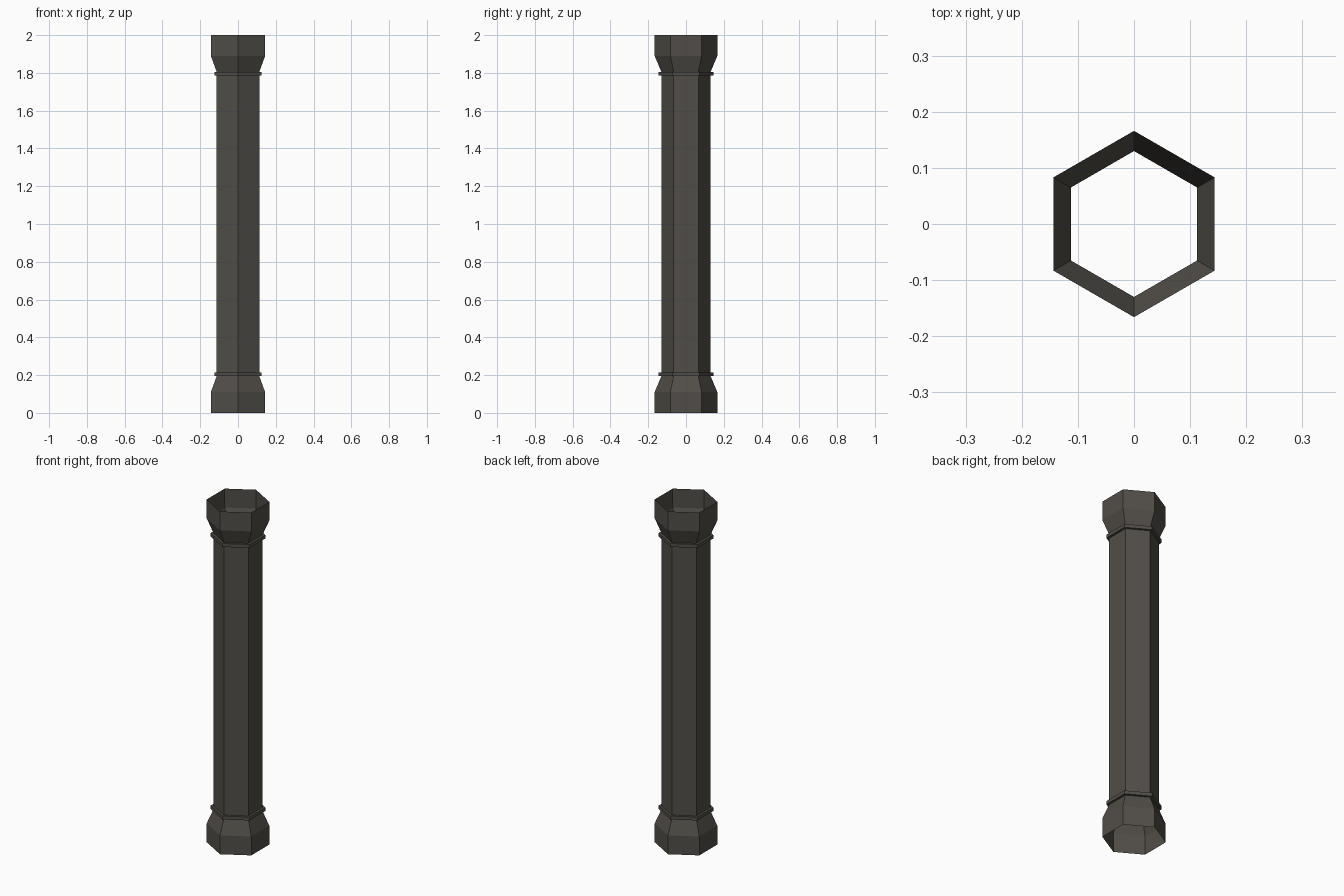
import bpy, bmesh, math

if "Cube" in bpy.data.objects:
    bpy.data.objects.remove(bpy.data.objects["Cube"])

SIDES = 6

stone = bpy.data.materials.new("dark warm grey")
stone.diffuse_color = (0.083, 0.076, 0.064, 1)
stone.use_nodes = True
stone.node_tree.nodes["Principled BSDF"].inputs["Base Color"].default_value = stone.diffuse_color


def hex_tube(name, profile):
    """Open-ended six-sided shell swept through (radius, height) points."""
    bm = bmesh.new()
    loops = []
    for r, z in profile:
        loops.append([bm.verts.new((r * math.cos(a), r * math.sin(a), z))
                      for a in (math.pi / 2 + i * math.tau / SIDES for i in range(SIDES))])
    for low, high in zip(loops, loops[1:]):
        for i in range(SIDES):
            j = (i + 1) % SIDES
            bm.faces.new((low[i], low[j], high[j], high[i]))
    mesh = bpy.data.meshes.new(name)
    bm.to_mesh(mesh)
    bm.free()
    mesh.materials.append(stone)
    obj = bpy.data.objects.new(name, mesh)
    bpy.context.collection.objects.link(obj)
    return obj


# Lower half: straight foot, taper to the shaft, raised collar band
half = [(0.166, 0.0), (0.166, 0.11), (0.13, 0.195),
        (0.145, 0.195), (0.145, 0.215), (0.13, 0.215)]

# Upper half is the mirror image; the long span between is the shaft
hex_tube("hexagonal_column", half + [(r, 2.0 - z) for r, z in reversed(half)])
